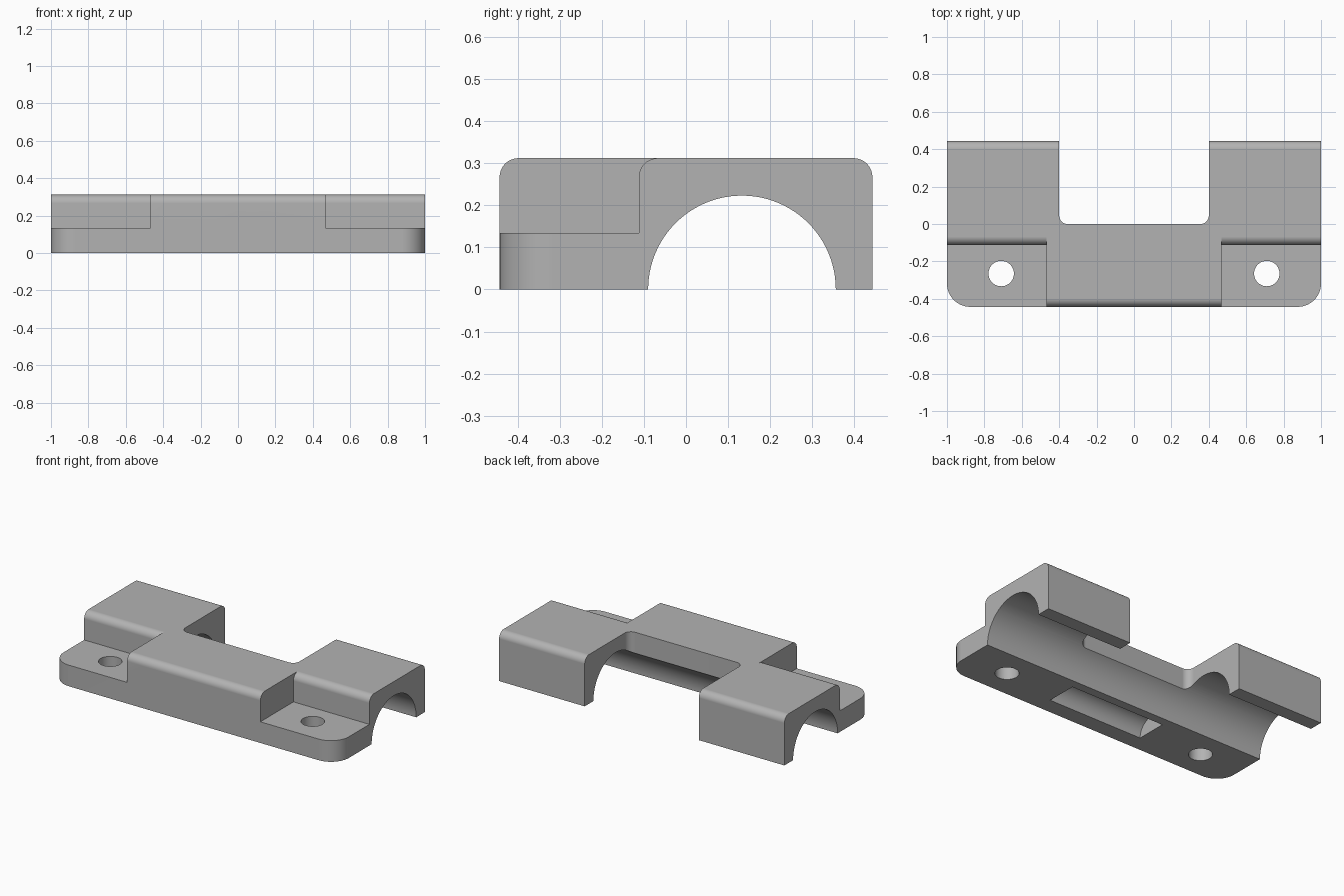
import bpy, bmesh
from math import sin, cos, pi, radians
from mathutils import Vector

cube = bpy.data.objects.get("Cube")
if cube:
    bpy.data.objects.remove(cube, do_unlink=True)

DEPTH, HEIGHT, FOOT_TOP = 0.443, 0.312, 0.134
FILLET, CORNER, NOTCH_R = 0.045, 0.125, 0.045
SHOULDER_X, SHOULDER_Y = 0.467, -0.112

grey = bpy.data.materials.new("plain grey")
grey.use_nodes = True
colour = (0.45, 0.45, 0.45, 1)
grey.diffuse_color = colour
grey.node_tree.nodes["Principled BSDF"].inputs["Base Color"].default_value = colour


def arc(cx, cy, r, start, end, steps=10):
    """Points on an arc, angles in degrees."""
    angles = [radians(start + (end - start) * i / steps) for i in range(steps + 1)]
    return [(cx + r * cos(a), cy + r * sin(a)) for a in angles]


def prism(name, outline, low, high, axis):
    """Extrude an outline: (y, z) along x, or (x, y) along z."""
    bm = bmesh.new()
    place = (lambda p: (low, *p)) if axis == "x" else (lambda p: (*p, low))
    face = bm.faces.new([bm.verts.new(place(p)) for p in outline])
    new = bmesh.ops.extrude_face_region(bm, geom=[face])["geom"]
    step = Vector((high - low, 0, 0) if axis == "x" else (0, 0, high - low))
    bmesh.ops.translate(bm, vec=step, verts=[v for v in new if isinstance(v, bmesh.types.BMVert)])
    bmesh.ops.recalc_face_normals(bm, faces=bm.faces)
    mesh = bpy.data.meshes.new(name)
    bm.to_mesh(mesh)
    bm.free()
    mesh.materials.append(grey)
    ob = bpy.data.objects.new(name, mesh)
    bpy.context.collection.objects.link(ob)
    return ob


def combine(target, tool, operation="DIFFERENCE"):
    """Apply a boolean and discard the tool."""
    mod = target.modifiers.new("cut", "BOOLEAN")
    mod.object, mod.operation, mod.solver = tool, operation, "EXACT"
    bpy.context.view_layer.objects.active = target
    bpy.ops.object.modifier_apply(modifier=mod.name)
    bpy.data.objects.remove(tool, do_unlink=True)


# Long block with rounded front and back top edges
fy, fz = DEPTH - FILLET, HEIGHT - FILLET
section = ([(-DEPTH, 0), (DEPTH, 0)] + arc(fy, fz, FILLET, 0, 90)
           + arc(-fy, fz, FILLET, 90, 180))
bracket = prism("clamp_bracket", section, -1, 1, "x")

# Plan: rounded front corners and the open notch at the back
half = ([(0, -DEPTH)] + arc(1 - CORNER, CORNER - DEPTH, CORNER, -90, 0, 14)
        + [(1, 0.6), (0.4, 0.6)] + arc(0.4 - NOTCH_R, NOTCH_R, NOTCH_R, 0, -90))
plan = half + [(-x, y) for x, y in reversed(half[1:])]
combine(bracket, prism("plan", plan, -0.1, 0.5, "z"), "INTERSECT")

# Lowered screw feet, with a rounded shoulder behind them, and screw holes
shoulder = ([(-0.6, FOOT_TOP), (SHOULDER_Y, FOOT_TOP)]
            + arc(SHOULDER_Y + FILLET, fz, FILLET, 180, 90)
            + [(SHOULDER_Y + FILLET, 0.5), (-0.6, 0.5)])
for side in (-1, 1):
    ends = sorted((side * SHOULDER_X, side * 1.2))
    combine(bracket, prism("foot_cut", shoulder, *ends, "x"))
    hole = arc(side * 0.71, -0.265, 0.068, 0, 360, 40)[:-1]
    combine(bracket, prism("screw_hole", hole, -0.1, 0.4, "z"))

# Half-round channel, and the short half-round pocket underneath
for y, r, reach in ((0.133, 0.223, 1.2), (-0.243, 0.097, 0.33)):
    channel = arc(y, 0, r, 0, 180, 48) + [(y - r, -0.1), (y + r, -0.1)]
    combine(bracket, prism("channel", channel, -reach, reach, "x"))

# Smooth curves, sharp edges, flat faces kept flat
bpy.ops.object.select_all(action="DESELECT")
bracket.select_set(True)
bpy.context.view_layer.objects.active = bracket
bpy.ops.object.shade_smooth_by_angle(angle=radians(30))
bracket.modifiers.new("flat_faces", "WEIGHTED_NORMAL").keep_sharp = True
